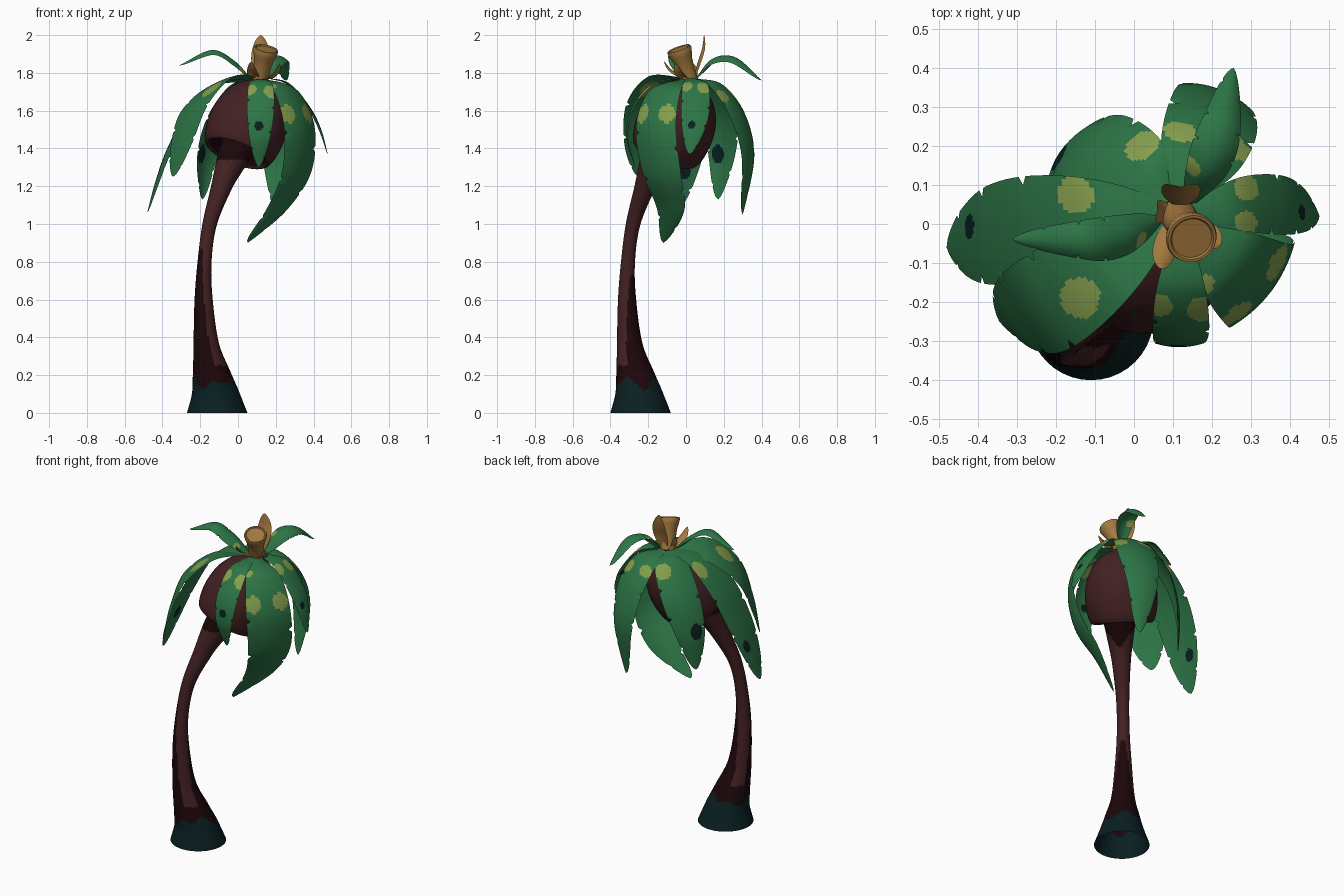
import bpy, math
from mathutils import Vector

if "Cube" in bpy.data.objects:
    bpy.data.objects.remove(bpy.data.objects["Cube"])

def material(name, rgb):
    m = bpy.data.materials.new(name)
    m.diffuse_color = (*rgb, 1)
    m.use_nodes = True
    m.node_tree.nodes["Principled BSDF"].inputs["Base Color"].default_value = m.diffuse_color
    return m

GREEN = material("leaf_green", (0.026, 0.180, 0.062))
LIME = material("spot_lime", (0.240, 0.350, 0.075))
TEAL = material("dark_teal", (0.003, 0.014, 0.016))
MAROON = material("maroon_bark", (0.056, 0.015, 0.016))
DARK = material("dark_bark", (0.012, 0.002, 0.003))
TAN = material("tan_wood", (0.370, 0.190, 0.050))
Z = Vector((0, 0, 1))

def spline(pts, n):
    """Catmull-Rom samples through points of any dimension."""
    p = [Vector(q) for q in pts]
    p = [2 * p[0] - p[1]] + p + [2 * p[-1] - p[-2]]
    out, segs = [], len(p) - 3
    for s in range(n + 1):
        f = s / n * segs
        i = min(int(f), segs - 1)
        t = f - i
        a, b, c, d = p[i:i + 4]
        out.append(0.5 * (2 * b + (c - a) * t + (2 * a - 5 * b + 4 * c - d) * t * t
                          + (3 * b - a - 3 * c + d) * t ** 3))
    return out

def make(name, verts, faces, mats, idx):
    me = bpy.data.meshes.new(name)
    me.from_pydata(verts, [], faces)
    for m in mats:
        me.materials.append(m)
    me.polygons.foreach_set("material_index", idx)
    me.update()
    ob = bpy.data.objects.new(name, me)
    bpy.context.collection.objects.link(ob)
    bpy.context.view_layer.objects.active = ob
    ob.select_set(True)
    bpy.ops.object.shade_smooth_by_angle(angle=math.radians(50))
    ob.select_set(False)
    return ob

def tube(name, rings, mats, rule=lambda z, a, i: 0, n=40):
    """Skin rings of (centre, normal, radius); angle 0 points along the lean."""
    verts, faces, idx = [], [], []
    for c, nrm, r in rings:
        u = Vector((1, 1, 0))
        u = (u - nrm * u.dot(nrm)).normalized()
        v = nrm.cross(u)
        for j in range(n):
            a = 2 * math.pi * j / n
            verts.append(c + r * (u * math.cos(a) + v * math.sin(a)))
    for i in range(len(rings) - 1):
        for j in range(n):
            k = (j + 1) % n
            f = (i * n + j, i * n + k, (i + 1) * n + k, (i + 1) * n + j)
            faces.append(f)
            idx.append(rule(sum(verts[q].z for q in f) / 4, 2 * math.pi * (j + .5) / n, i))
    last = (len(rings) - 1) * n
    faces.append(tuple(range(last, last + n)))
    idx.append(rule(rings[-1][0].z, 0, len(rings)))
    return make(name, verts, faces, mats, idx)

def lathe(name, a, b, profile, mats, rule=lambda z, a, i: 0):
    a, b = Vector(a), Vector(b)
    d = (b - a).normalized()
    return tube(name, [(a + d * h, d, r) for h, r in profile], mats, rule)

def leaf(name, pts, width, spots=(), bend=0.25, tilt=0, mats=(GREEN, LIME, TEAL), notch=True):
    """Curved blade; spots are (t, v, radius, material)."""
    rows, cols = 72, 28
    path = spline(pts, rows)
    d = Vector(pts[2]) - Vector(pts[0])
    flat = Vector((d.y, -d.x, 0)).normalized()
    length = sum((path[i + 1] - path[i]).length for i in range(rows))
    verts, faces, idx = [], [], []
    for i, c in enumerate(path):
        t = i / rows
        tan = (path[min(i + 1, rows)] - path[max(i - 1, 0)]).normalized()
        side = (flat + Z * tilt * (1 - t)).normalized()
        out = side.cross(tan).normalized()
        w = width / 2 * max(max(0, math.sin(math.pi * t ** .9)) ** .62, .3 * (1 - t))
        for j in range(cols + 1):
            v = 2 * j / cols - 1
            cut = 1
            if notch and t > .3 and (i + (5 if v > 0 else 0)) % 15 == 6:
                cut = 1 - .16 * max(0, abs(v) - .7) / .3
            verts.append(c + side * v * w * cut - out * bend * v * v * w)
    for i in range(rows):
        for j in range(cols):
            a = i * (cols + 1) + j
            faces.append((a, a + 1, a + cols + 2, a + cols + 1))
            t, v = (i + .5) / rows, 2 * (j + .5) / cols - 1
            m = 0
            for t0, v0, r, k in spots:
                if ((t - t0) * length) ** 2 + ((v - v0) * width / 2) ** 2 < r * r:
                    m = k
            idx.append(m)
    return make(name, verts, faces, list(mats), idx)

# Trunk: x, height, radius along a path leaning on the diagonal (y = x - 0.13)
path = [(-.11, 0, .16), (-.118, .1, .127), (-.138, .2, .102), (-.168, .36, .068),
        (-.182, .6, .048), (-.177, .8, .037), (-.15, 1.0, .038), (-.09, 1.19, .054),
        (-.045, 1.31, .075), (.01, 1.43, .1)]
sm = spline(path, 120)
ctr = [Vector((x, x - .13, z)) for x, z, r in sm]
rings = []
for i, c in enumerate(ctr):
    tan = (ctr[min(i + 1, 120)] - ctr[max(i - 1, 0)]).normalized()
    rings.append((c, Z.lerp(tan, min(1, c.z / .4)).normalized(), sm[i].z))

def bark(z, a, i):
    """Teal foot, dark flames on the two leaning sides, dark neck."""
    if z < .16 + .02 * math.sin(5 * a + 1) + .02 * math.sin(3 * a):
        return 2
    c = math.cos(a)
    s = min(1, max(0, (abs(c) - .45) / .5))
    top = .25 + (.48 if c > 0 else .62) * s ** .7
    return 1 if z < top or z > 1.34 - .1 * max(0, c) ** 3 else 0
tube("trunk", rings, [MAROON, DARK, TEAL], bark)

# Bulb head with a dark hollow underneath
profile = spline([(.08, .07), (.05, .13), (0, .165), (.015, .187), (.08, .204), (.16, .209),
                  (.25, .195), (.33, .157), (.39, .1), (.425, .03)], 45)
lathe("bulb_head", (-.005, -.11, 1.375), (.145, .04, 1.76), [tuple(p) for p in profile],
      [MAROON, DARK], lambda z, a, i: 1 if i < 9 else 0)

# Stump on the crown with a recessed top
lathe("crown_stump", (.113, .022, 1.755), (.147, -.035, 1.92),
      [(0, .045), (.07, .045), (.12, .051), (.15, .06), (.177, .066), (.187, .063),
       (.187, .056), (.182, .052), (.182, .01)], [TAN])

# Tan husk blades round the stump
husks = [([(.12, .04, 1.77), (.12, .06, 1.85), (.12, .085, 1.93), (.12, .095, 2.0)], .1),
         ([(.1, .01, 1.77), (.085, -.035, 1.79), (.075, -.08, 1.82), (.07, -.115, 1.86)], .06),
         ([(.13, .01, 1.77), (.165, -.01, 1.78), (.2, -.035, 1.81), (.22, -.055, 1.85)], .06),
         ([(.1, .03, 1.77), (.08, .03, 1.79), (.067, .033, 1.82), (.06, .035, 1.85)], .06)]
for i, (p, w) in enumerate(husks):
    leaf(f"husk_{i + 1}", p, w, bend=.35, mats=(TAN,), notch=False)

# Drooping leaves
leaf("leaf_left", [(.08, .03, 1.77), (-.1, .01, 1.75), (-.26, -.01, 1.6), (-.37, -.03, 1.4),
                   (-.435, -.05, 1.22), (-.48, -.06, 1.06)], .27,
     [(.25, .6, .055, 1), (.74, .35, .04, 2)], .08)
leaf("leaf_front_left", [(.08, 0, 1.77), (-.09, -.11, 1.76), (-.235, -.21, 1.62),
                         (-.305, -.245, 1.42), (-.345, -.25, 1.25)], .265,
     [(.36, -.3, .055, 1)], .06, -.3)
leaf("leaf_back_left", [(.08, .05, 1.77), (0, .14, 1.74), (-.11, .2, 1.57),
                        (-.175, .2, 1.36), (-.19, .17, 1.13)], .23,
     [(.3, .6, .052, 1), (.74, -.4, .045, 2)], .2)
leaf("leaf_back", [(.12, .06, 1.77), (.17, .18, 1.74), (.21, .29, 1.59),
                   (.22, .345, 1.36), (.21, .3, 1.05)], .24,
     [(.33, -.6, .045, 1), (.36, .7, .045, 1)], .2)
leaf("leaf_right", [(.15, .03, 1.775), (.27, .05, 1.745), (.38, .05, 1.62),
                    (.44, .04, 1.5), (.475, .02, 1.37)], .155,
     [(.3, -.6, .038, 1), (.28, .7, .035, 1), (.7, .2, .024, 2)], .12)
leaf("leaf_front_right", [(.13, -.01, 1.77), (.265, -.12, 1.72), (.345, -.175, 1.52),
                          (.33, -.145, 1.27), (.22, -.09, 1.07), (.05, -.12, .9)], .27,
     [(.34, .7, .05, 1), (.34, -.6, .05, 1), (.15, .8, .03, 1)], .2)
leaf("leaf_front", [(.12, -.02, 1.77), (.12, -.17, 1.75), (.12, -.285, 1.62),
                    (.115, -.315, 1.46), (.11, -.27, 1.3)], .145,
     [(.33, .8, .036, 1), (.35, -.8, .042, 1), (.66, .1, .027, 2)], .15)

# Small arched upper leaves
leaf("upper_leaf_left", [(.07, .01, 1.77), (-.02, -.03, 1.865), (-.14, -.045, 1.92), (-.31, -.04, 1.84)],
     .115, [(.2, -.6, .025, 1)], .4, .35)
leaf("upper_leaf_back", [(.14, .05, 1.77), (.19, .14, 1.875), (.23, .26, 1.88), (.255, .4, 1.76)],
     .12, [(.28, -.8, .03, 1)], .4, -.4)
